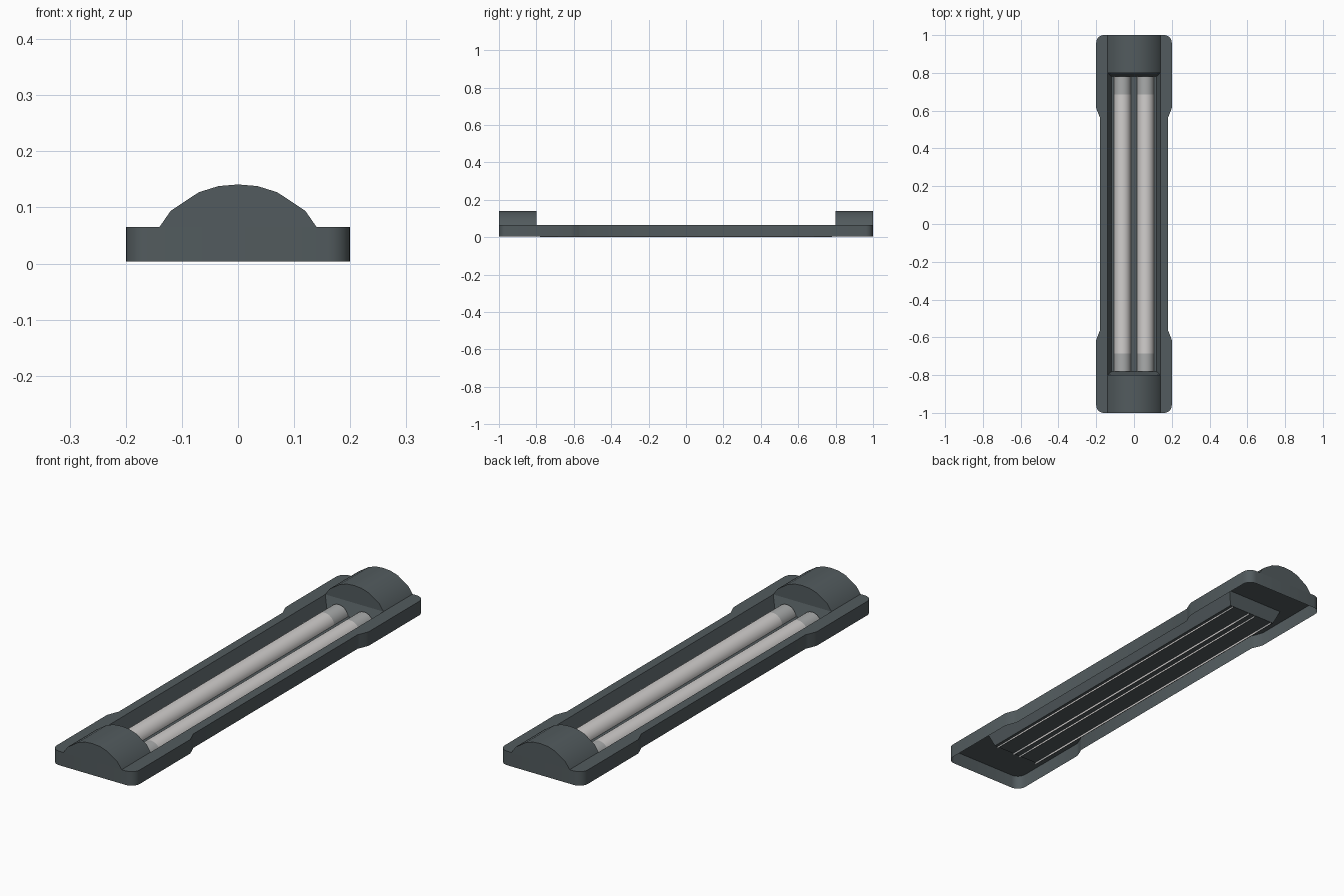
import bpy, bmesh, math

if "Cube" in bpy.data.objects:
    bpy.data.objects.remove(bpy.data.objects["Cube"])


def material(name, rgb):
    m = bpy.data.materials.new(name)
    m.diffuse_color = (*rgb, 1)
    m.use_nodes = True
    m.node_tree.nodes["Principled BSDF"].inputs["Base Color"].default_value = m.diffuse_color
    return m


HOUSING = material("slate grey", (0.085, 0.105, 0.112))
GLASS = material("pale lamp", (0.64, 0.62, 0.61))
SLEEVE = material("grey lamp end", (0.40, 0.41, 0.41))


def finish(name, bm, mats, smooth=None):
    me = bpy.data.meshes.new(name)
    bm.to_mesh(me)
    bm.free()
    ob = bpy.data.objects.new(name, me)
    bpy.context.collection.objects.link(ob)
    for m in mats:
        me.materials.append(m)
    if smooth:
        bpy.context.view_layer.objects.active = ob
        ob.select_set(True)
        bpy.ops.object.shade_smooth_by_angle(angle=math.radians(smooth))
        ob.select_set(False)
    return ob


def loop(bm, pts, z):
    vs = [bm.verts.new((x, y, z)) for x, y in pts]
    es = [bm.edges.new((vs[i], vs[(i + 1) % len(vs)])) for i in range(len(vs))]
    return vs, es


def bridge(bm, a, b):
    n = len(a)
    for i in range(n):
        j = (i + 1) % n
        bm.faces.new((a[i], a[j], b[j], b[i]))


def rect(x, y):
    return [(x, -y), (x, y), (-x, y), (-x, -y)]


# housing: open-bottomed shell with waisted outline and sunken tapered trough
R = 0.04
quarter = [(0.18, 0.565), (0.185, 0.575), (0.195, 0.60), (0.2, 0.615)]
quarter += [(0.2 - R + R * math.cos(t * math.pi / 12), 1 - R + R * math.sin(t * math.pi / 12))
            for t in range(7)]
right = [(x, -y) for x, y in reversed(quarter)] + quarter
outline = right + [(-x, -y) for x, y in right]
Z0, Z1, FLOOR = 0.004, 0.065, 0.009

bm = bmesh.new()
top, top_edges = loop(bm, outline, Z1)
rim, rim_edges = loop(bm, rect(0.14, 0.80), Z1)
bmesh.ops.triangle_fill(bm, edges=top_edges + rim_edges, use_beauty=True, normal=(0, 0, 1))
bottom, _ = loop(bm, outline, Z0)
bridge(bm, bottom, top)
base, _ = loop(bm, rect(0.118, 0.78), FLOOR)
bridge(bm, rim, base)
bm.faces.new(base)
finish("housing", bm, [HOUSING], 30)

# domed end covers
half = [(0.14, Z1), (0.12, 0.094), (0.07, 0.127), (0.035, 0.138)]
arch = half + [(0, 0.141)] + [(-x, z) for x, z in reversed(half)]
for side, label in ((-1, "front"), (1, "back")):
    bm = bmesh.new()
    ends = [[bm.verts.new((x, side * y, z)) for x, z in arch] for y in (0.80, 1.0)]
    for e in ends:
        bm.faces.new(e)
    bridge(bm, *ends)
    bmesh.ops.recalc_face_normals(bm, faces=bm.faces)
    finish(label + "_end_cover", bm, [HOUSING], 40)

# twin lamps: half-round tubes with grey sleeves at both ends
SEG, RAD = 12, 0.045
for cx, label in ((-0.061, "left"), (0.061, "right")):
    bm = bmesh.new()
    rings = [[bm.verts.new((cx + RAD * math.cos(math.pi * i / SEG), y,
                            0.005 + RAD * math.sin(math.pi * i / SEG) if 0 < i < SEG else 0))
              for i in range(SEG + 1)] for y in (-0.78, -0.685, 0.685, 0.78)]
    for a, b in zip(rings, rings[1:]):
        for i in range(SEG):
            bm.faces.new((a[i], b[i], b[i + 1], a[i + 1]))
    for f in bm.faces:
        f.material_index = int(abs(f.calc_center_median().y) > 0.69)
    bmesh.ops.recalc_face_normals(bm, faces=bm.faces)
    if sum(f.normal.z for f in bm.faces) < 0:
        bmesh.ops.reverse_faces(bm, faces=bm.faces)
    finish(label + "_lamp", bm, [GLASS, SLEEVE], 40)
